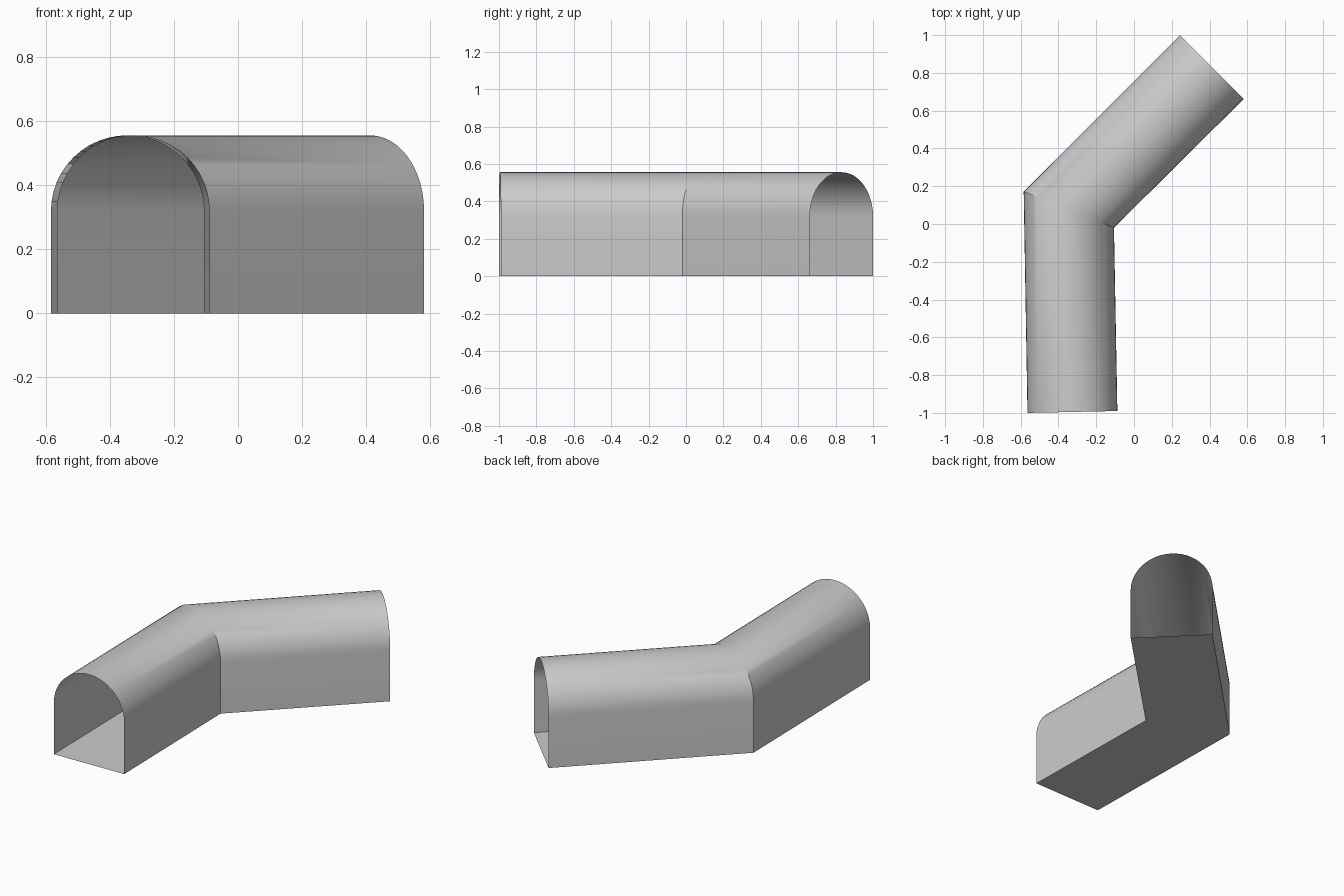
import bpy, bmesh, math
from mathutils import Vector

if "Cube" in bpy.data.objects:
    bpy.data.objects.remove(bpy.data.objects["Cube"])

SPRING = 0.32   # height where the straight walls meet the arch
TOP = 0.556     # crown height
SEGS = 24       # arch segments

# Left and right floor corners of the three cross-sections along the tunnel
stations = [((-0.564, -1.0), (-0.088, -0.99)),
            ((-0.584, 0.172), (-0.106, -0.02)),
            ((0.243, 1.0), (0.581, 0.662))]

concrete = bpy.data.materials.new("grey")
concrete.diffuse_color = (0.6, 0.6, 0.6, 1)
concrete.use_nodes = True
concrete.node_tree.nodes["Principled BSDF"].inputs["Base Color"].default_value = concrete.diffuse_color


def section(left, right):
    """Closed outline: floor corners, straight walls and a round arch."""
    a, b = Vector((*left, 0)), Vector((*right, 0))
    pts = [a]
    for i in range(SEGS + 1):
        t = math.pi * i / SEGS
        p = a.lerp(b, (1 - math.cos(t)) / 2)
        p.z = SPRING + (TOP - SPRING) * math.sin(t)
        pts.append(p)
    return pts + [b]


# Bent, open-ended tunnel shell with a flat floor
bm = bmesh.new()
rings = [[bm.verts.new(p) for p in section(*s)] for s in stations]
for r0, r1 in zip(rings, rings[1:]):
    n = len(r0)
    for i in range(n):
        j = (i + 1) % n
        bm.faces.new((r0[i], r1[i], r1[j], r0[j]))
bm.normal_update()
crown = max(bm.faces, key=lambda f: f.calc_center_median().z)
if crown.normal.z < 0:
    bmesh.ops.reverse_faces(bm, faces=bm.faces[:])
mesh = bpy.data.meshes.new("tunnel")
bm.to_mesh(mesh)
bm.free()
mesh.materials.append(concrete)
tunnel = bpy.data.objects.new("tunnel", mesh)
bpy.context.collection.objects.link(tunnel)

# Smooth arch, crisp floor corners and wall bend
bpy.context.view_layer.objects.active = tunnel
tunnel.select_set(True)
bpy.ops.object.shade_smooth_by_angle(angle=math.radians(30))
